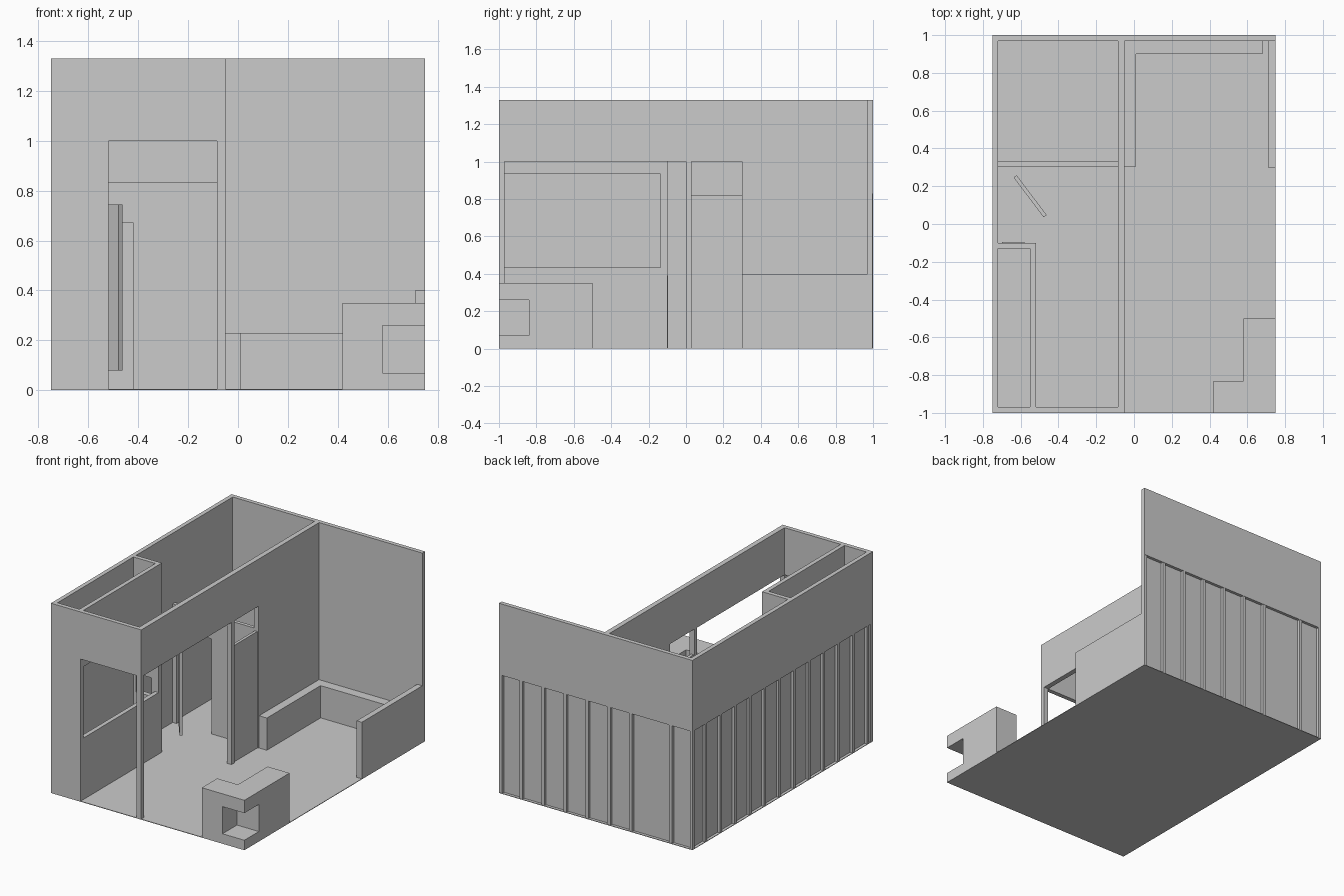
import bpy
import math

if "Cube" in bpy.data.objects:
    bpy.data.objects.remove(bpy.data.objects["Cube"])


def box(name, x, y, z):
    """Axis-aligned box from three (min, max) ranges."""
    verts = [(a, b, c) for a in x for b in y for c in z]
    faces = [(0, 1, 3, 2), (4, 6, 7, 5), (0, 4, 5, 1),
             (2, 3, 7, 6), (0, 2, 6, 4), (1, 5, 7, 3)]
    mesh = bpy.data.meshes.new(name)
    mesh.from_pydata(verts, [], faces)
    obj = bpy.data.objects.new(name, mesh)
    bpy.context.collection.objects.link(obj)
    return obj


def cut(obj, *openings):
    """Cut box-shaped openings out of an object."""
    for rng in openings:
        cutter = box("cutter", *rng)
        cutter.hide_render = True
        mod = obj.modifiers.new("opening", 'BOOLEAN')
        mod.operation = 'DIFFERENCE'
        mod.solver = 'EXACT'
        mod.object = cutter
        bpy.context.view_layer.update()
        deps = bpy.context.evaluated_depsgraph_get()
        mesh = bpy.data.meshes.new_from_object(obj.evaluated_get(deps))
        obj.modifiers.clear()
        obj.data = mesh
        bpy.data.objects.remove(cutter)
    return obj


H = 1.33      # wall height
BAND = 0.83   # underside of the outer overhanging band
THRU = (-2, 2)

box("floor", (-0.75, 0.75), (-1, 1), (0, 0.004))

# Outer walls: thin recessed panel below, full-thickness band above
box("back_panel", (-0.745, 0.75), (0.97, 0.98), (0, BAND))
box("back_band", (-0.75, 0.75), (0.97, 1), (BAND, H))
box("left_panel", (-0.73, -0.72), (-1, 0.98), (0, BAND))
box("left_band", (-0.75, -0.72), (-1, 0.97), (BAND, H))

# Vertical battens on the outer walls
for i, x in enumerate((0.738, 0.58, 0.41, 0.24, 0.07, -0.10, -0.27, -0.58)):
    box(f"back_batten_{i}", (x - 0.012, x + 0.012), (0.98, 0.998), (0, BAND))
for i in range(12):
    y = 0.845 - 0.163 * i
    box(f"left_batten_{i}", (-0.748, -0.73), (y - 0.012, y + 0.012), (0, BAND))
box("corner_batten", (-0.75, -0.73), (0.975, 1), (0, BAND))

# Front wall with a tall opening
cut(box("front_wall", (-0.75, -0.05), (-1, -0.97), (0, H)),
    ((-0.52, -0.085), THRU, (-1, 1.0)))

# Middle wall with a wide opening and a doorway
cut(box("middle_wall", (-0.085, -0.05), (-0.97, 0.97), (0, H)),
    (THRU, (-1.5, 0), (-1, 1.0)),
    (THRU, (0.03, 0.30), (-1, 1.0)))
box("middle_post", (-0.085, -0.05), (-1, -0.97), (0, 1.0))
box("middle_door", (-0.08, -0.06), (0.03, 0.30), (0, 0.82))

# Small inner room: side wall with window, end wall with hatch
cut(box("inner_side_wall", (-0.55, -0.52), (-0.97, -0.10), (0, H)),
    (THRU, (-1.5, -0.135), (0.435, 0.935)))
cut(box("inner_end_wall", (-0.72, -0.55), (-0.13, -0.10), (0, H)),
    ((-0.70, -0.58), THRU, (0.39, 0.52)))
box("hatch_panel", (-0.70, -0.58), (-0.10, -0.095), (0, 0.39))

# Low partition with doorway, and its door standing ajar
cut(box("partition", (-0.72, -0.085), (0.305, 0.33), (0, 0.835)),
    ((-0.69, -0.42), THRU, (-1, 0.67)))
door = box("partition_door", (-0.132, 0.132), (-0.01, 0.01), (0.08, 0.745))
door.location = (-0.55, 0.147, 0)
door.rotation_euler.z = math.radians(-53)

# Benches along the middle and back walls, low wall on the right
box("side_bench", (-0.05, 0.01), (0.305, 0.968), (0, 0.23))
box("back_bench", (0.01, 0.68), (0.90, 0.968), (0, 0.23))
box("low_wall", (0.71, 0.75), (0.30, 0.97), (0, 0.40))

# L-shaped counter with an open niche at its outer corner
cut(box("counter", (0.42, 0.75), (-1, -0.50), (0, 0.35)),
    ((0, 0.58), (-0.83, 0), (-1, 1)),
    ((0.58, 1), (-1.5, -0.84), (0.07, 0.26)))
